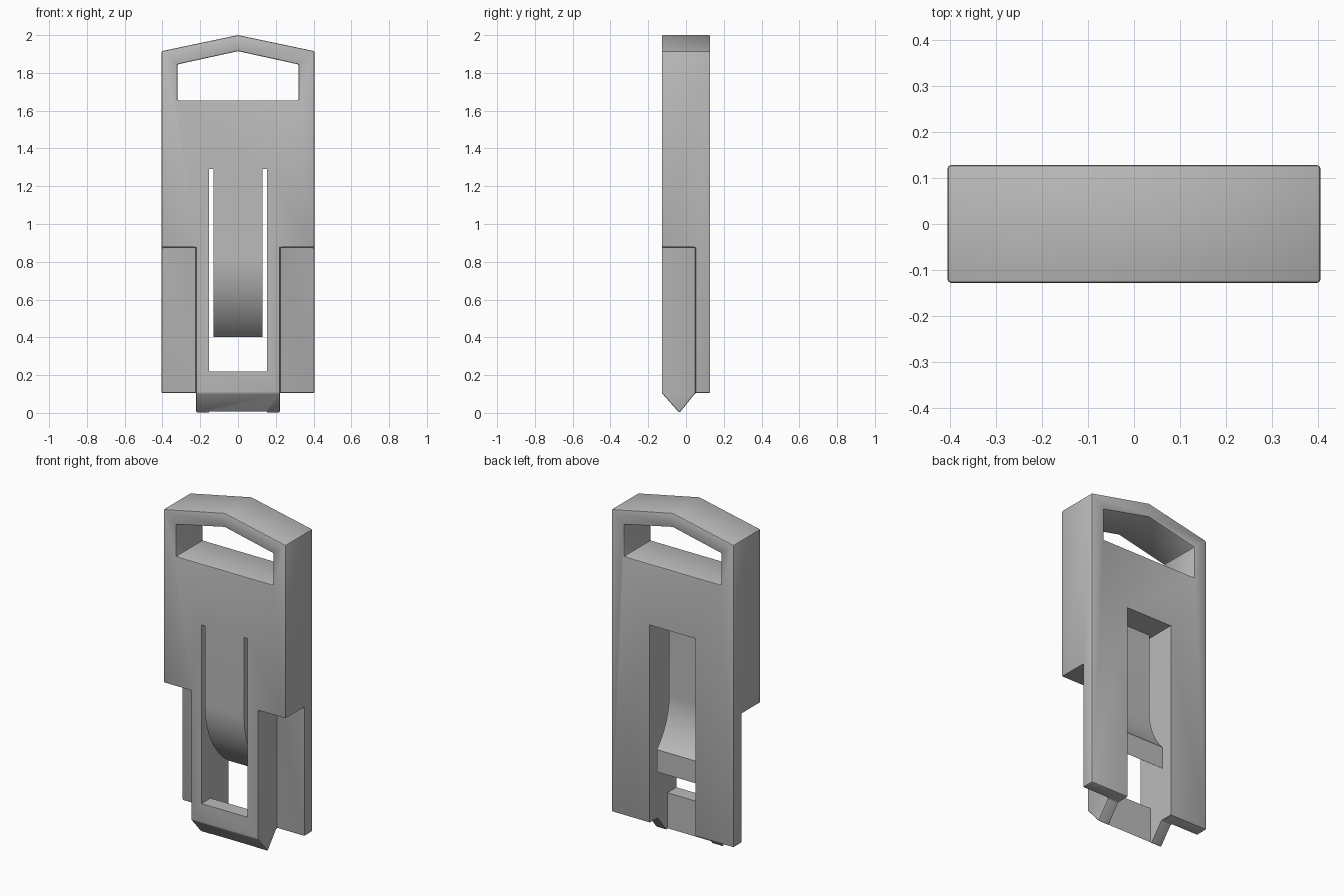
import bpy
import bmesh
from math import sin, cos, radians

cube = bpy.data.objects.get("Cube")
if cube:
    bpy.data.objects.remove(cube, do_unlink=True)

grey = bpy.data.materials.new("plain grey")
grey.use_nodes = True
grey.diffuse_color = (0.5, 0.5, 0.5, 1)
grey.node_tree.nodes["Principled BSDF"].inputs["Base Color"].default_value = (0.5, 0.5, 0.5, 1)

HALF_X, HALF_Y = 0.405, 0.128


def prism(name, outline, start, end, axis):
    """Extrude a 2D outline along x (outline in y, z) or y (outline in x, z)."""
    bm = bmesh.new()
    place = (lambda a, b: (start, a, b)) if axis == "x" else (lambda a, b: (a, start, b))
    face = bm.faces.new([bm.verts.new(place(a, b)) for a, b in outline])
    moved = bmesh.ops.extrude_face_region(bm, geom=[face])["geom"]
    shift = (end - start, 0, 0) if axis == "x" else (0, end - start, 0)
    bmesh.ops.translate(bm, vec=shift, verts=[v for v in moved if isinstance(v, bmesh.types.BMVert)])
    bmesh.ops.recalc_face_normals(bm, faces=bm.faces)
    mesh = bpy.data.meshes.new(name)
    bm.to_mesh(mesh)
    bm.free()
    mesh.materials.append(grey)
    obj = bpy.data.objects.new(name, mesh)
    bpy.context.collection.objects.link(obj)
    return obj


def activate(obj):
    bpy.ops.object.select_all(action="DESELECT")
    obj.select_set(True)
    bpy.context.view_layer.objects.active = obj


def cut(target, cutter):
    cutter.hide_render = True
    mod = target.modifiers.new("cut", "BOOLEAN")
    mod.operation, mod.solver, mod.object = "DIFFERENCE", "EXACT", cutter
    activate(target)
    bpy.ops.object.modifier_apply(modifier=mod.name)
    bpy.data.objects.remove(cutter, do_unlink=True)


def gable(half_width, bottom, eave, peak):
    return [(-half_width, bottom), (half_width, bottom), (half_width, eave), (0, peak), (-half_width, eave)]


# Main body with a gabled top and a matching handle window
body = prism("body", gable(HALF_X, 0, 1.915, 2), -HALF_Y, HALF_Y, "y")
cut(body, prism("window_cutter", gable(0.32, 1.655, 1.845, 1.915), -0.3, 0.3, "y"))

# Pointed nose at the bottom of the centre tongue
nose = [(-0.221, 0.21), (-0.035, 0), (0.05, 0.105), (0.3, 0.105), (0.3, -0.1), (-0.221, -0.1)]
cut(body, prism("nose_cutter", nose, -0.6, 0.6, "x"))

# Steps that leave thin wings at the back on both sides
step = [(-0.3, -0.2), (0.05, -0.2), (0.05, 0.877), (-0.3, 0.877)]
for side in (-1, 1):
    cut(body, prism("step_cutter", step, side * 0.223, side * 0.6, "x"))

# Softened outer edges
bevel = body.modifiers.new("edge_softening", "BEVEL")
bevel.width, bevel.segments, bevel.limit_method, bevel.angle_limit = 0.007, 2, "ANGLE", radians(30)
activate(body)
bpy.ops.object.modifier_apply(modifier=bevel.name)

# Slot through the body, leaving a low bar across the front
slot = [(-0.3, 0.22), (-0.042, 0.22), (-0.042, -0.2), (0.3, -0.2), (0.3, 1.29), (-0.3, 1.29)]
cut(body, prism("slot_cutter", slot, -0.153, 0.153, "x"))

# Spring latch: a straight arm that curves back to a cut-off tip
OUTER, INNER, BEND_Z, TIP_Y = 0.51, 0.408, 0.82, 0.09
centre_y = OUTER - HALF_Y


def arc(radius, end_z, steps=20):
    sweep = (centre_y - TIP_Y) / radius
    from math import acos
    angle = acos(sweep)
    return [(centre_y - radius * cos(angle * i / steps), BEND_Z - radius * sin(angle * i / steps))
            for i in range(steps + 1)]


outline = [(-HALF_Y, 1.29)] + arc(OUTER, 0.4) + arc(INNER, 0.54)[::-1] + [(centre_y - INNER, 1.29)]
latch = prism("spring_latch", outline, -0.13, 0.13, "x")

for obj in (body, latch):
    activate(obj)
    bpy.ops.object.shade_smooth_by_angle(angle=radians(30))
